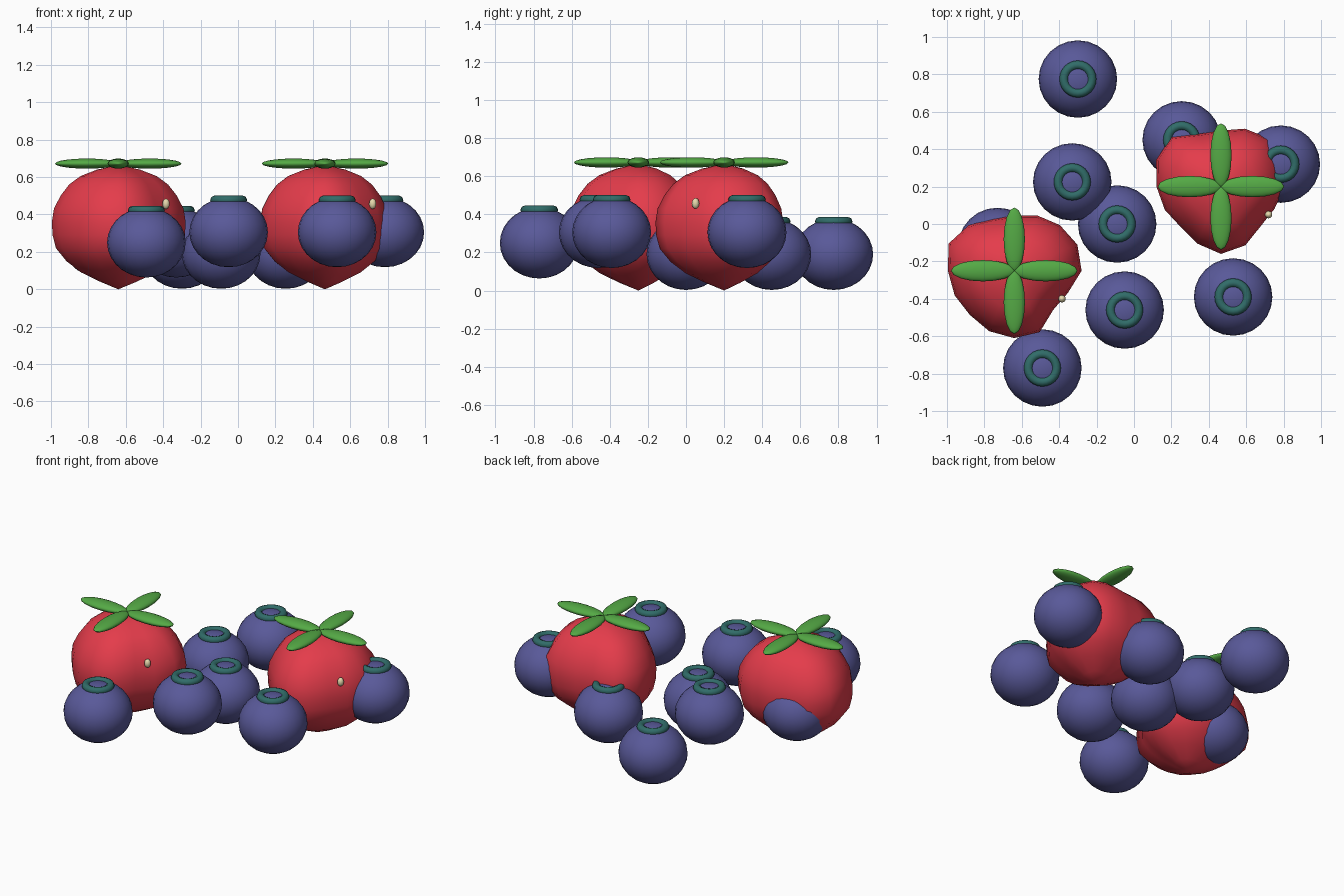
import bpy, math
from mathutils import Vector

if "Cube" in bpy.data.objects:
    bpy.data.objects.remove(bpy.data.objects["Cube"])


def material(name, col):
    m = bpy.data.materials.new(name)
    m.diffuse_color = (*col, 1)
    m.use_nodes = True
    m.node_tree.nodes["Principled BSDF"].inputs["Base Color"].default_value = m.diffuse_color
    return m


RED = material("red", (0.78, 0.045, 0.07))
GREEN = material("leaf_green", (0.09, 0.40, 0.06))
BLUE = material("berry_blue", (0.10, 0.10, 0.32))
TEAL = material("crown_teal", (0.03, 0.15, 0.14))
CREAM = material("seed_cream", (0.80, 0.70, 0.42))


def finish(name, mat, angle=60):
    o = bpy.context.object
    o.name = name
    o.data.materials.append(mat)
    bpy.ops.object.shade_smooth_by_angle(angle=math.radians(angle))
    return o


def ellipsoid(name, loc, size, mat, seg=24, rings=14, rot=0):
    bpy.ops.mesh.primitive_uv_sphere_add(segments=seg, ring_count=rings, radius=1,
                                         location=loc, rotation=(0, 0, rot))
    bpy.context.object.scale = size
    return finish(name, mat)


# Fruit body: lumpy heart-shaped outline swept through rings from tip to top
PROFILE = [(0.04, 0.27), (0.09, 0.56), (0.15, 0.78), (0.22, 0.94), (0.29, 0.99),
           (0.36, 1.0), (0.43, 0.97), (0.50, 0.87), (0.56, 0.74), (0.605, 0.57),
           (0.64, 0.32)]


def strawberry(name, cx, cy, outline):
    n = len(outline)
    verts = [(0, 0, 0)]
    for z, s in PROFILE:
        for i, r in enumerate(outline):
            a = 2 * math.pi * i / n
            verts.append((r * s * math.cos(a), r * s * math.sin(a), z))
    verts.append((0, 0, 0.665))
    top = len(verts) - 1
    last = 1 + n * (len(PROFILE) - 1)
    faces = []
    for i in range(n):
        j = (i + 1) % n
        faces.append((0, 1 + j, 1 + i))
        faces.append((top, last + i, last + j))
        for k in range(len(PROFILE) - 1):
            b = 1 + k * n
            faces.append((b + i, b + j, b + n + j, b + n + i))
    me = bpy.data.meshes.new(name)
    me.from_pydata(verts, [], faces)
    o = bpy.data.objects.new(name, me)
    bpy.context.collection.objects.link(o)
    o.location = (cx, cy, 0)
    bpy.ops.object.select_all(action='DESELECT')
    o.select_set(True)
    bpy.context.view_layer.objects.active = o
    finish(name, RED)
    # Four crossed leaves
    for k in range(4):
        a = k * math.pi / 2
        ellipsoid(f"{name}_leaf_{k + 1}",
                  (cx + 0.168 * math.cos(a), cy + 0.168 * math.sin(a), 0.672),
                  (0.17, 0.057, 0.027), GREEN, 16, 10, a)
    # Visible seed
    ellipsoid(f"{name}_seed", (cx + 0.255, cy - 0.15, 0.457),
              (0.02, 0.02, 0.028), CREAM, 10, 8)


strawberry("strawberry_left", -0.64, -0.25,
           [.36, .365, .345, .32, .295, .30, .345, .38,
            .355, .345, .335, .35, .36, .355, .295, .31])
strawberry("strawberry_right", 0.465, 0.20,
           [.34, .345, .365, .335, .30, .305, .375, .375,
            .345, .325, .305, .33, .36, .34, .30, .31])

# Blueberries with ring crowns
BERRIES = [(-0.30, 0.775, 0.19), (-0.33, 0.225, 0.25), (-0.09, 0.0, 0.19),
           (-0.05, -0.46, 0.305), (0.53, -0.39, 0.305), (-0.49, -0.77, 0.25),
           (0.255, 0.45, 0.19), (0.785, 0.32, 0.305), (-0.73, -0.12, 0.25)]
for i, (x, y, z) in enumerate(BERRIES, 1):
    ellipsoid(f"blueberry_{i}", (x, y, z), (0.21, 0.207, 0.187), BLUE)
    bpy.ops.mesh.primitive_torus_add(location=(x, y, z + 0.172), major_radius=0.075,
                                     minor_radius=0.024, major_segments=24,
                                     minor_segments=8)
    finish(f"blueberry_{i}_crown", TEAL)
